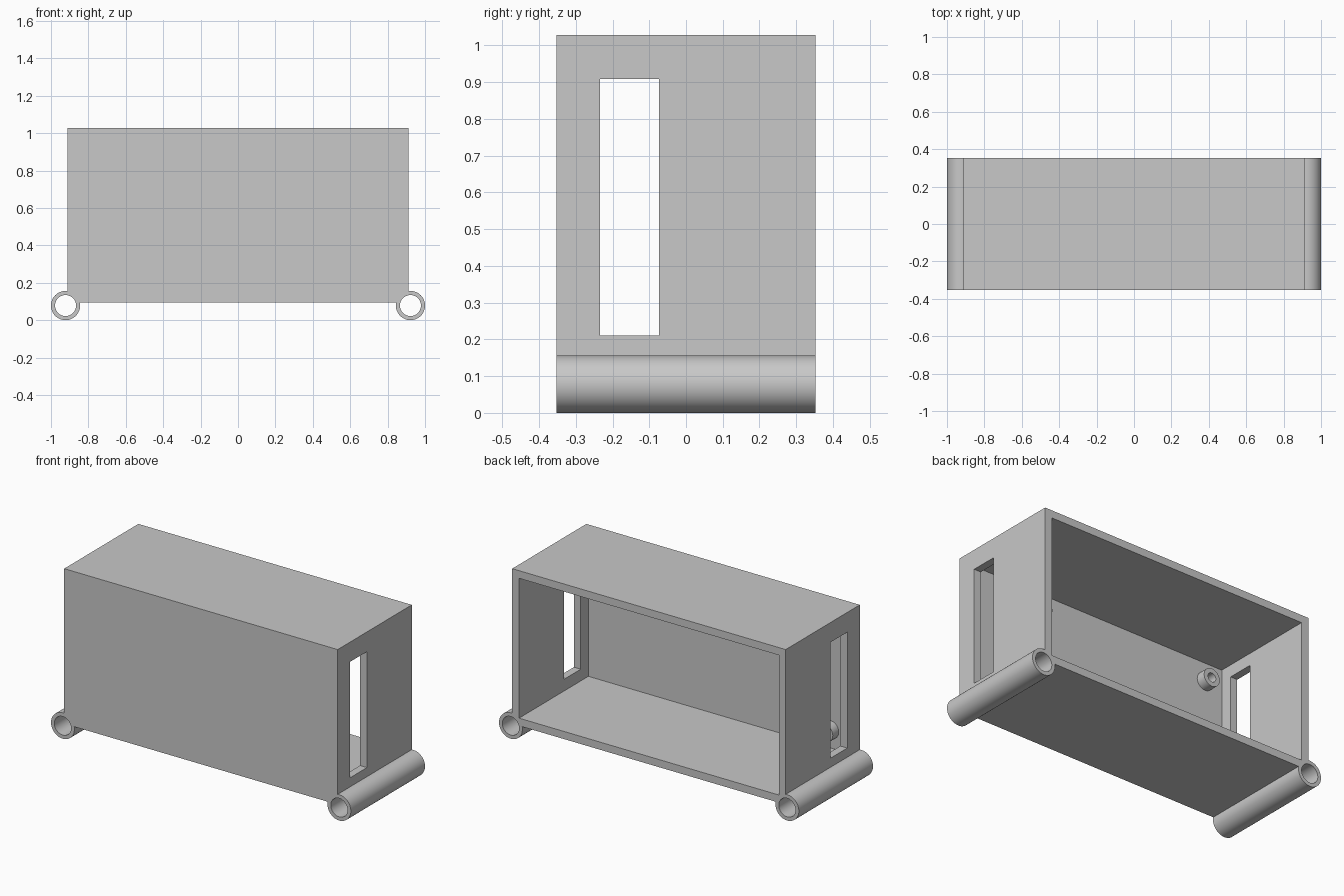
import bpy
import math

cube = bpy.data.objects.get("Cube")
if cube:
    bpy.data.objects.remove(cube, do_unlink=True)

# Main dimensions
HALF_X, HALF_Y = 0.912, 0.353
BOTTOM, TOP = 0.093, 1.028
WALL = 0.046
TUBE_X, TUBE_R, BORE_R = 0.922, 0.078, 0.056
PEG_R, PEG_BORE, PEG_END = 0.054, 0.027, -0.25
INNER_FRONT = -HALF_Y + WALL

grey = bpy.data.materials.new("plain grey")
grey.use_nodes = True
grey.diffuse_color = (0.58, 0.58, 0.58, 1)
grey.node_tree.nodes["Principled BSDF"].inputs["Base Color"].default_value = (0.58, 0.58, 0.58, 1)


def box(name, low, high):
    """Box between two opposite corners."""
    middle = [(a + b) / 2 for a, b in zip(low, high)]
    bpy.ops.mesh.primitive_cube_add(size=1, location=middle)
    ob = bpy.context.object
    ob.name = name
    ob.scale = [b - a for a, b in zip(low, high)]
    bpy.ops.object.transform_apply(location=True, rotation=True, scale=True)
    ob.data.materials.append(grey)
    return ob


def rod(name, x, z, radius, y0, y1, sides=64):
    """Cylinder lying along y."""
    bpy.ops.mesh.primitive_cylinder_add(
        vertices=sides, radius=radius, depth=y1 - y0,
        location=(x, (y0 + y1) / 2, z), rotation=(math.pi / 2, 0, 0))
    ob = bpy.context.object
    ob.name = name
    bpy.ops.object.transform_apply(location=True, rotation=True, scale=True)
    ob.data.materials.append(grey)
    return ob


def combine(target, tool, operation):
    """Apply a boolean and discard the tool."""
    mod = target.modifiers.new(tool.name, 'BOOLEAN')
    mod.operation = operation
    mod.solver = 'EXACT'
    mod.object = tool
    bpy.context.view_layer.objects.active = target
    bpy.ops.object.modifier_apply(modifier=mod.name)
    bpy.data.objects.remove(tool, do_unlink=True)


# Open-backed housing
housing = box("housing", (-HALF_X, -HALF_Y, BOTTOM), (HALF_X, HALF_Y, TOP))
cavity = box("cavity", (-HALF_X + WALL, INNER_FRONT, BOTTOM + WALL),
             (HALF_X - WALL, HALF_Y + 0.1, TOP - WALL))
combine(housing, cavity, 'DIFFERENCE')

# Slot through both side walls
slot = box("side_slot", (-1.2, -0.234, 0.21), (1.2, -0.074, 0.909))
combine(housing, slot, 'DIFFERENCE')

# Hinge tubes along the lower side edges
for side in (-1, 1):
    tube = rod("hinge_tube", side * TUBE_X, TUBE_R, TUBE_R, -HALF_Y, HALF_Y)
    combine(housing, tube, 'UNION')
    bore = rod("hinge_bore", side * TUBE_X, TUBE_R, BORE_R, -0.5, 0.5)
    combine(housing, bore, 'DIFFERENCE')

# Hollow mounting pegs on the inside of the front wall
for x, z in ((-0.75, 0.87), (0.41, 0.87), (-0.75, 0.25)):
    peg = rod("mounting_peg", x, z, PEG_R, INNER_FRONT - 0.02, PEG_END, 32)
    combine(housing, peg, 'UNION')
    hole = rod("peg_hole", x, z, PEG_BORE, INNER_FRONT, PEG_END + 0.1, 32)
    combine(housing, hole, 'DIFFERENCE')

# Smooth tubes, crisp edges
bpy.ops.object.select_all(action='DESELECT')
housing.select_set(True)
bpy.context.view_layer.objects.active = housing
bpy.ops.object.shade_smooth_by_angle(angle=math.radians(30))
